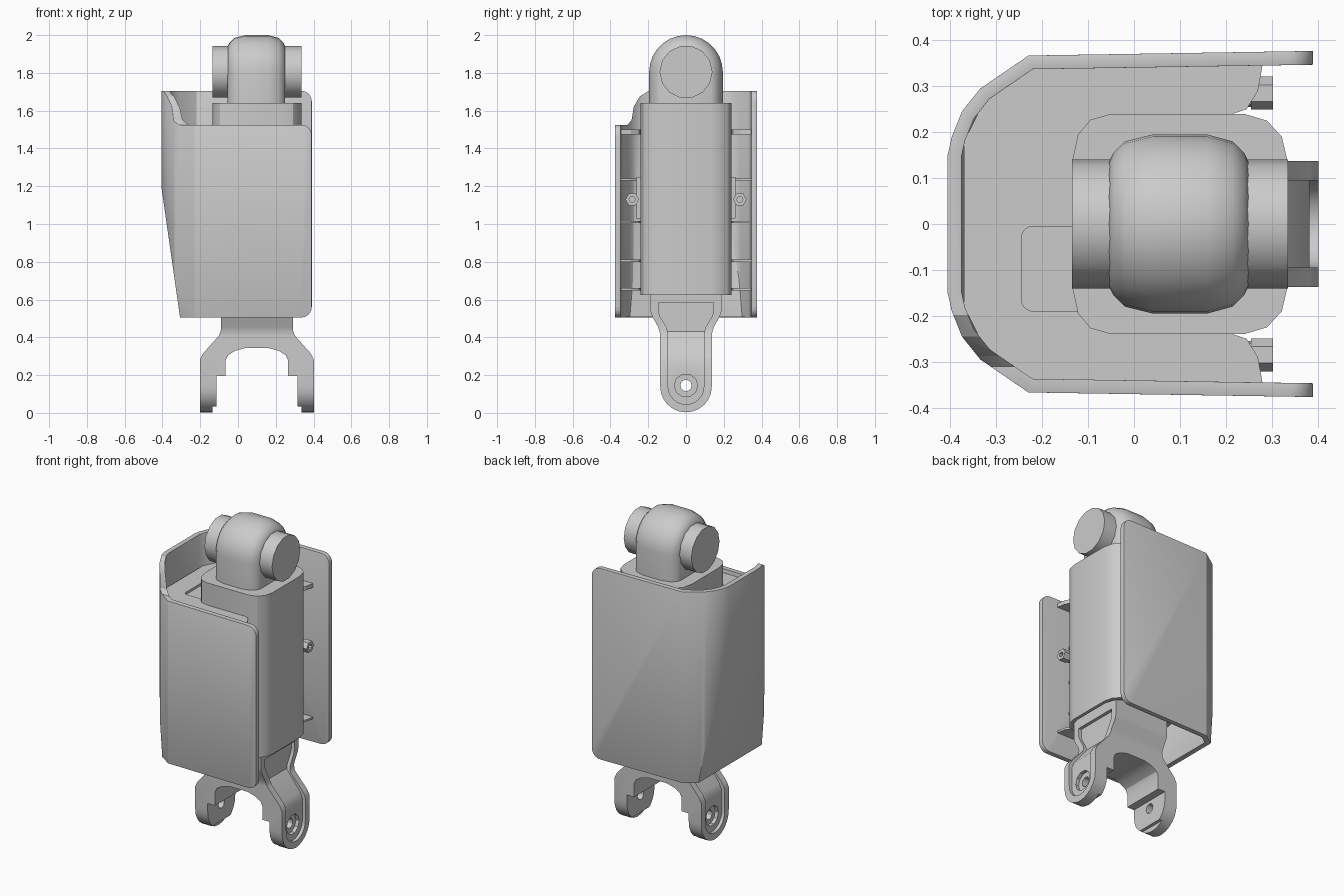
import bpy, bmesh
from math import pi, cos, sin, radians
from mathutils import Vector

cube = bpy.data.objects.get("Cube")
if cube:
    bpy.data.objects.remove(cube, do_unlink=True)

grey = bpy.data.materials.new("plain_grey")
grey.use_nodes = True
grey.diffuse_color = (0.6, 0.6, 0.6, 1)
grey.node_tree.nodes["Principled BSDF"].inputs["Base Color"].default_value = grey.diffuse_color


def finish(name, bm):
    bmesh.ops.recalc_face_normals(bm, faces=bm.faces)
    mesh = bpy.data.meshes.new(name)
    bm.to_mesh(mesh)
    bm.free()
    mesh.materials.append(grey)
    ob = bpy.data.objects.new(name, mesh)
    bpy.context.collection.objects.link(ob)
    return ob


def add_prism(bm, pts, axis, a, b):
    """Extrude a 2D outline along an axis from a to b."""
    place = {"x": lambda p, t: (t, p[0], p[1]),
             "y": lambda p, t: (p[0], t, p[1]),
             "z": lambda p, t: (p[0], p[1], t)}[axis]
    lo = [bm.verts.new(place(p, a)) for p in pts]
    hi = [bm.verts.new(place(p, b)) for p in pts]
    bm.faces.new(lo)
    bm.faces.new(hi[::-1])
    n = len(pts)
    for i in range(n):
        j = (i + 1) % n
        bm.faces.new((lo[i], hi[i], hi[j], lo[j]))


def prism(name, pts, axis, a, b):
    bm = bmesh.new()
    add_prism(bm, pts, axis, a, b)
    return finish(name, bm)


def activate(ob):
    bpy.ops.object.select_all(action="DESELECT")
    ob.select_set(True)
    bpy.context.view_layer.objects.active = ob


def apply_mod(ob, kind, **props):
    mod = ob.modifiers.new(kind.title(), kind)
    for key, value in props.items():
        setattr(mod, key, value)
    activate(ob)
    bpy.ops.object.modifier_apply(modifier=mod.name)


def boolean(ob, tool, operation="DIFFERENCE"):
    apply_mod(ob, "BOOLEAN", object=tool, operation=operation, solver="EXACT")
    bpy.data.objects.remove(tool, do_unlink=True)


def smooth(ob, angle=30):
    activate(ob)
    bpy.ops.object.shade_smooth_by_angle(angle=radians(angle))


def circle(cx, cy, r, n, start=0.0, turn=2 * pi):
    steps = n if turn >= 2 * pi else n + 1
    return [(cx + r * cos(start + turn * i / n), cy + r * sin(start + turn * i / n))
            for i in range(steps)]


def mirrored(half):
    """Close a half outline given as (x, +y) by reflecting it in y."""
    return half + [(x, -y) for x, y in reversed(half)]


def box(name, x, y, z):
    return prism(name, [(x[0], y[0]), (x[1], y[0]), (x[1], y[1]), (x[0], y[1])], "z", *z)


# Outer shell: open-sided cover with a sloped lower back
outline = mirrored([(0.39, 0.377), (-0.23, 0.367), (-0.335, 0.295),
                    (-0.375, 0.245), (-0.397, 0.19), (-0.406, 0.15)])
bm = bmesh.new()
add_prism(bm, outline, "z", 0.505, 1.705)
bmesh.ops.recalc_face_normals(bm, faces=bm.faces)
cut = bmesh.ops.bisect_plane(bm, geom=bm.verts[:] + bm.edges[:] + bm.faces[:],
                             plane_co=(-0.406, 0, 1.2), plane_no=(-0.7, 0, -0.1),
                             clear_outer=True)["geom_cut"]
bmesh.ops.holes_fill(bm, edges=[e for e in cut if isinstance(e, bmesh.types.BMEdge)])
bmesh.ops.recalc_face_normals(bm, faces=bm.faces)
bmesh.ops.delete(bm, geom=[f for f in bm.faces if abs(f.normal.z) > 0.9 or f.normal.x > 0.9],
                 context="FACES")
mesh = bpy.data.meshes.new("outer_shell")
bm.to_mesh(mesh)
bm.free()
mesh.materials.append(grey)
shell = bpy.data.objects.new("outer_shell", mesh)
bpy.context.collection.objects.link(shell)
apply_mod(shell, "SOLIDIFY", thickness=0.03, offset=-1, use_even_offset=True)

# Lowered front lip with a curved step up to the back
boolean(shell, prism("lip_cutter", [(-0.5, 1.525), (-0.31, 1.525), (-0.288, 1.55),
                                    (-0.277, 1.62), (-0.245, 1.675), (-0.19, 1.71),
                                    (-0.19, 1.8), (-0.5, 1.8)], "x", -0.6, 0.6))


def corner_cutter(z, up, y0, y1):
    r = 0.055
    cx, cz = 0.39 - r, z - up * r
    arc = [(cx + r * sin(i * pi / 12), cz + up * r * cos(i * pi / 12)) for i in range(7)]
    pts = arc + [(0.45, cz), (0.45, z + up * 0.06), (cx, z + up * 0.06)]
    return prism("corner_cutter", pts, "y", y0, y1)


boolean(shell, corner_cutter(0.505, -1, -0.5, 0.5))
boolean(shell, corner_cutter(1.705, 1, 0.1, 0.5))
boolean(shell, corner_cutter(1.525, 1, -0.5, -0.1))
apply_mod(shell, "BEVEL", width=0.006, segments=2, limit_method="ANGLE", angle_limit=radians(50))
smooth(shell, 25)

# Deck closing the top of the shell, with a shallow rounded pocket
deck = prism("top_deck", mirrored([(0.2, 0.235), (0.245, 0.25), (0.27, 0.29), (0.28, 0.346),
                                   (-0.22, 0.34), (-0.325, 0.27), (-0.37, 0.18)]),
             "z", 1.475, 1.5)
pocket = circle(-0.22, -0.165, 0.025, 4, pi, pi / 2) + [(-0.1, -0.19), (-0.1, -0.005)] \
    + circle(-0.22, -0.03, 0.025, 4, pi / 2, pi / 2)
boolean(deck, prism("pocket_cutter", pocket, "z", 1.485, 1.6))

# Central body, hollow underneath
half = [(0.335, 0.135), (0.322, 0.19), (0.29, 0.225), (0.24, 0.24),
        (-0.05, 0.24), (-0.095, 0.227), (-0.122, 0.195), (-0.135, 0.135)]
body = prism("central_body", mirrored(half), "z", 0.625, 1.64)
inner = [(0.1 + (x - 0.1) * 0.91, y * 0.91) for x, y in half]
boolean(body, prism("hollow_cutter", mirrored(inner), "z", 0.5, 0.72))
smooth(body)

# Knuckle: barrel dome on a straight neck
profile = [(-0.055, 0.135), (-0.045, 0.155), (-0.02, 0.18), (0.04, 0.195),
           (0.16, 0.195), (0.215, 0.18), (0.24, 0.155), (0.25, 0.135)]
AXLE = 1.805
bm = bmesh.new()
rings = []
for x, r in profile:
    ring = [bm.verts.new((x, y, z)) for y, z in circle(0, AXLE, r, 14, 0, pi)]
    foot = [bm.verts.new((x, -r, 1.63)), bm.verts.new((x, r, 1.63))]
    rings.append(ring + foot)
for a, b in zip(rings, rings[1:]):
    for i in range(len(a)):
        j = (i + 1) % len(a)
        bm.faces.new((a[i], a[j], b[j], b[i]))
bm.faces.new(rings[0])
bm.faces.new(rings[-1])
smooth(finish("knuckle", bm), 35)

# Axle caps on both sides of the knuckle
for name, x0, x1 in (("right_axle_cap", -0.135, -0.05), ("left_axle_cap", 0.245, 0.335)):
    smooth(prism(name, circle(0, AXLE, 0.14, 14), "x", x0, x1))

# Ribs, brackets and bolts in the side bays
for side, s in (("front", -1), ("back", 1)):
    for i, z in enumerate((0.655, 0.805, 1.01, 1.235)):
        end = 0.28 if i == 0 else 0.2
        rib = [(end - 0.08, s * 0.235), (end - 0.035, s * 0.25), (end - 0.01, s * 0.29),
               (end, s * 0.346), (-0.2, s * 0.34), (-0.2, s * 0.235)]
        prism(f"{side}_rib_{i + 1}", rib, "z", z - 0.006, z + 0.006)
    box(f"{side}_bracket", (-0.1, 0.2), sorted((s * 0.23, s * 0.262)), (1.03, 1.25))
    prism(f"{side}_bolt_boss", circle(s * 0.285, 1.13, 0.03, 10), "x", -0.2, 0.275)
    bolt = prism(f"{side}_bolt", circle(s * 0.285, 1.13, 0.036, 6), "x", 0.255, 0.303)
    boolean(bolt, prism("socket_cutter", circle(s * 0.285, 1.13, 0.016, 8), "x", 0.28, 0.4))

# Fork: front profile intersected with its side profile
MID = 0.1


def sym(pts):
    return [(MID + x, z) for x, z in pts] + [(MID - x, z) for x, z in reversed(pts)]


arch = [(0.165 * cos(a), 0.28 + 0.068 * sin(a)) for a in (pi * 3 / 8, pi / 4, pi / 8, 0)]
fork = prism("fork", sym([(0.19, 0.7), (0.19, 0.44), (0.2, 0.41), (0.285, 0.315), (0.302, 0.28),
                          (0.302, 0), (0.235, 0), (0.235, 0.035), (0.215, 0.035),
                          (0.215, 0.195), (0.165, 0.195)] + arch[::-1]), "y", -0.3, 0.3)


def tongue(inset, top):
    w, waist = 0.187 - inset, 0.137 - inset
    side = [(waist, 0.145), (waist, 0.42), (waist + 0.01, 0.455), (w - 0.008, 0.51),
            (w, 0.535), (w, top)]
    return side + [(-y, z) for y, z in reversed(side)] + circle(0, 0.14, waist, 12, pi, pi)[1:-1]


boolean(fork, prism("side_shape", tongue(0, 0.7), "x", -0.5, 0.7), "INTERSECT")
for s in (1, -1):
    band = [(MID + s * x, z) for x, z in ((0.17, 0.65), (0.17, 0.43), (0.265, 0.31),
                                         (0.282, 0.27), (0.282, 0), (0.5, 0), (0.5, 0.65))]
    panel = prism("panel_cutter", band, "y", -0.3, 0.3)
    boolean(panel, prism("panel_shape", tongue(0.042, 0.585), "x", -0.5, 0.7), "INTERSECT")
    boolean(fork, panel)
    cup = sorted((MID + s * 0.26, MID + s * 0.5))
    boolean(fork, prism("cup_cutter", circle(0, 0.145, 0.062, 10), "x", *cup))
boolean(fork, prism("pin_cutter", circle(0, 0.145, 0.03, 12), "x", -0.5, 0.7))
smooth(fork)
